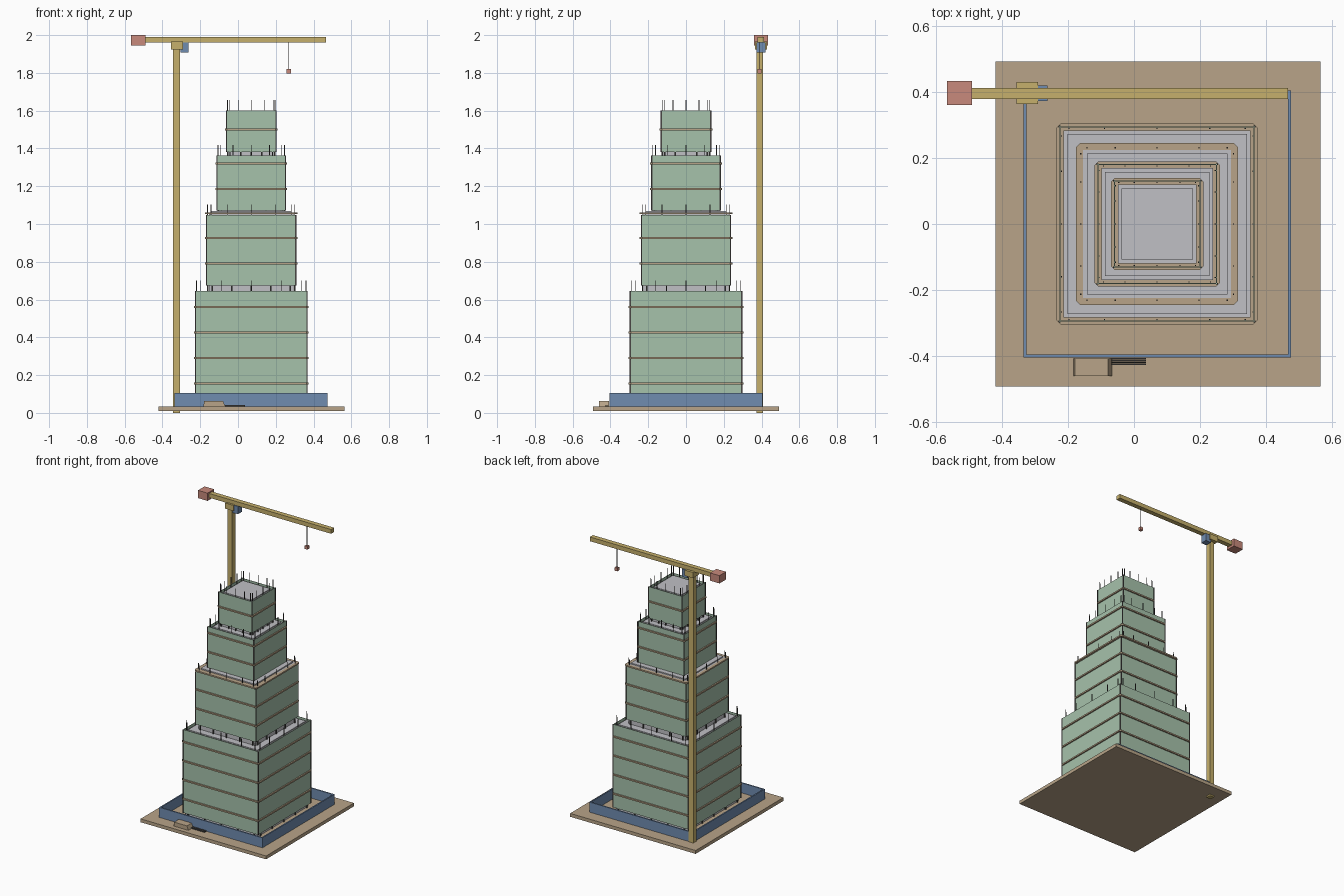
import bpy, bmesh

if "Cube" in bpy.data.objects:
    bpy.data.objects.remove(bpy.data.objects["Cube"], do_unlink=True)


def material(name, rgb):
    lin = [(c / 255 / 12.92) if c < 11 else ((c / 255 + 0.055) / 1.055) ** 2.4 for c in rgb]
    m = bpy.data.materials.new(name)
    m.use_nodes = True
    m.diffuse_color = (*lin, 1)
    m.node_tree.nodes["Principled BSDF"].inputs["Base Color"].default_value = (*lin, 1)
    return m


TAN = material("tan", (184, 164, 136))
GLASS = material("green glass", (166, 194, 171))
GREY = material("concrete grey", (192, 192, 197))
BLUE = material("blue", (112, 140, 176))
YELLOW = material("crane yellow", (198, 176, 108))
RED = material("weight red", (200, 138, 124))
DARK = material("dark steel", (72, 70, 68))


def finish(bm, name, mat):
    bmesh.ops.recalc_face_normals(bm, faces=bm.faces)
    mesh = bpy.data.meshes.new(name)
    bm.to_mesh(mesh)
    bm.free()
    mesh.materials.append(mat)
    ob = bpy.data.objects.new(name, mesh)
    bpy.context.collection.objects.link(ob)
    return ob


def add_box(bm, x, y, z):
    """Box from (min, max) ranges."""
    verts = bmesh.ops.create_cube(bm, size=1)["verts"]
    for v in verts:
        v.co = [r[0] if c < 0 else r[1] for c, r in zip(v.co, (x, y, z))]
    return verts


def box(name, mat, x, y, z):
    bm = bmesh.new()
    add_box(bm, x, y, z)
    return finish(bm, name, mat)


def prism(name, mat, points, z0, z1):
    bm = bmesh.new()
    face = bm.faces.new([bm.verts.new((px, py, z0)) for px, py in points])
    up = bmesh.ops.extrude_face_region(bm, geom=[face])["geom"]
    for v in up:
        if isinstance(v, bmesh.types.BMVert):
            v.co.z = z1
    return finish(bm, name, mat)


CX = 0.07  # tower axis


def square(name, mat, half, z0, z1):
    return box(name, mat, (CX - half, CX + half), (-half, half), (z0, z1))


def shell(name, mat, half, thick, z0, z1):
    """Four upright walls round the tower axis."""
    bm = bmesh.new()
    inner = half - thick
    for s in (-1, 1):
        edge = sorted((s * half, s * inner))
        add_box(bm, (CX - half, CX + half), edge, (z0, z1))
        add_box(bm, (CX + edge[0], CX + edge[1]), (-inner, inner), (z0, z1))
    return finish(bm, name, mat)


def floor_plate(name, half, z):
    c = half - 0.012
    pts = [(c, half), (half, c), (half, -c), (c, -half),
           (-c, -half), (-half, -c), (-half, c), (-c, half)]
    return prism(name, TAN, [(CX + a, b) for a, b in pts], z - 0.005, z + 0.005)


def posts(name, half, offsets, z0, z1, r):
    """Thin uprights spaced along all four sides."""
    bm = bmesh.new()
    for s in (-half, half):
        for t in offsets:
            for px, py in ((t * half, s), (s, t * half)):
                add_box(bm, (CX + px - r, CX + px + r), (py - r, py + r), (z0, z1))
    return finish(bm, name, DARK)


# Site: ground, hoarding, skip and bar stack
box("ground_slab", TAN, (-0.42, 0.565), (-0.492, 0.492), (0.01, 0.034))
shell("hoarding", BLUE, 0.405, 0.009, 0.034, 0.105)
skip = box("skip", TAN, (-0.183, -0.067), (-0.46, -0.407), (0.034, 0.063))
for v in skip.data.vertices:
    if v.co.z > 0.05:
        v.co.x += -0.012 if v.co.x > -0.1 else 0.004
for i in range(4):
    y = -0.427 + i * 0.0055
    box(f"steel_bar_{i + 1}", DARK, (-0.068, 0.036), (y, y + 0.004), (0.034, 0.041))

# Tower tiers: half width, base, glass bottom, glass top, floor heights
tiers = [
    (0.295, 0.034, 0.055, 0.645, (0.155, 0.29, 0.425, 0.56)),
    (0.236, 0.64, 0.675, 1.047, (0.79, 0.925, 1.057)),
    (0.181, 1.05, 1.072, 1.362, (1.185, 1.32)),
    (0.131, 1.36, 1.38, 1.602, (1.5,)),
]
for n, (half, base, bottom, top, floors) in enumerate(tiers, 1):
    deck = max(top - 0.012, floors[-1] + 0.005)
    square(f"core_{n}", GREY, half - 0.012, base, deck)
    square(f"roof_pad_{n}", GREY, half - 0.023, deck, deck + 0.008)
    shell(f"glass_{n}", GLASS, half, 0.003, bottom, top)
    for k, z in enumerate(floors, 1):
        floor_plate(f"floor_{n}_{k}", half + 0.009, z)
    posts(f"base_columns_{n}", half - 0.006, (-0.9, -0.45, 0, 0.45, 0.9), base, bottom, 0.0035)
    posts(f"starter_rods_{n}", half - 0.005, (-0.92, -0.55, 0, 0.55, 0.92),
          top - 0.03, top + 0.055, 0.0018)
    posts(f"corner_rods_{n}", half, (-1, 1), bottom, top, 0.003)

# Tower crane
MX, MY = -0.325, 0.39
box("crane_mast", YELLOW, (MX - 0.018, MX + 0.018), (MY - 0.018, MY + 0.018), (0, 1.93))
box("slew_platform", YELLOW, (-0.356, -0.291), (0.364, 0.43), (1.925, 1.965))
box("crane_cab", BLUE, (-0.305, -0.262), (0.373, 0.42), (1.907, 1.962))
box("crane_jib", YELLOW, (-0.5, 0.466), (MY - 0.012, MY + 0.022), (1.961, 1.991))
box("counterweight", RED, (-0.566, -0.491), (0.36, 0.433), (1.945, 2.0))
box("hoist_cable", DARK, (0.267, 0.271), (MY - 0.002, MY + 0.002), (1.815, 1.965))
box("hook_block", RED, (0.258, 0.28), (MY - 0.011, MY + 0.011), (1.798, 1.82))
